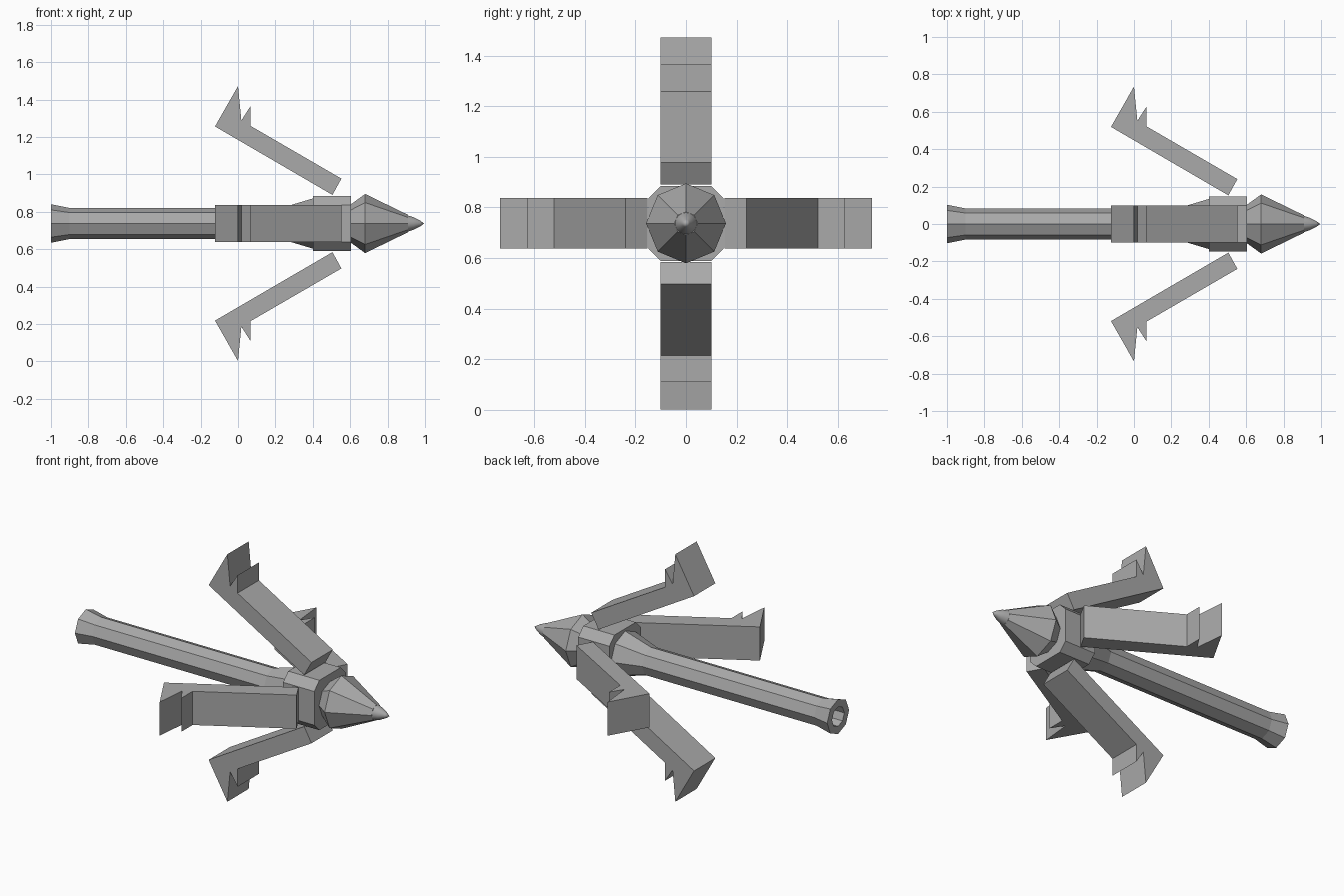
import bpy, bmesh, math
from mathutils import Matrix, Vector

AXIS_Z = 0.737

cube = bpy.data.objects.get("Cube")
if cube:
    bpy.data.objects.remove(cube, do_unlink=True)

steel = bpy.data.materials.new("grey steel")
steel.use_nodes = True
GREY = (0.4, 0.4, 0.4, 1)
steel.diffuse_color = GREY
steel.node_tree.nodes["Principled BSDF"].inputs["Base Color"].default_value = GREY


def finish(bm, name, smooth=False):
    """Turn a bmesh into an object lying on the hook's axis."""
    bmesh.ops.remove_doubles(bm, verts=bm.verts, dist=1e-5)
    bmesh.ops.recalc_face_normals(bm, faces=bm.faces)
    for face in bm.faces:
        face.smooth = smooth
    mesh = bpy.data.meshes.new(name)
    bm.to_mesh(mesh)
    bm.free()
    mesh.materials.append(steel)
    obj = bpy.data.objects.new(name, mesh)
    obj.location.z = AXIS_Z
    bpy.context.collection.objects.link(obj)
    return obj


def lathe(name, profile, sides=8, smooth=False):
    """Spin (x, radius) points around the x axis."""
    bm = bmesh.new()
    verts = [bm.verts.new((x, 0, r)) for x, r in profile]
    edges = [bm.edges.new(pair) for pair in zip(verts, verts[1:])]
    bmesh.ops.spin(bm, geom=verts + edges, cent=(0, 0, 0), axis=(1, 0, 0),
                   angle=math.tau, steps=sides, use_merge=True)
    return finish(bm, name, smooth)


def prism(name, outline, thickness, matrix):
    """Extrude a flat outline along z, centred, then place it."""
    bm = bmesh.new()
    face = bm.faces.new([bm.verts.new((x, y, -thickness / 2)) for x, y in outline])
    new = bmesh.ops.extrude_face_region(bm, geom=[face])["geom"]
    bmesh.ops.translate(bm, vec=(0, 0, thickness),
                        verts=[v for v in new if isinstance(v, bmesh.types.BMVert)])
    bmesh.ops.transform(bm, matrix=matrix, verts=bm.verts)
    return finish(bm, name)


# Shaft with flared, hollow tail and a widening throat
lathe("shaft", [(-0.9, 0), (-0.9, 0.058), (-1, 0.058), (-1, 0.103), (-0.9, 0.083),
                (0.23, 0.083), (0.41, 0.137), (0.41, 0)])

# Square collar with chamfered corners
a, b = 0.148, 0.1
ring = [(b, a), (-b, a), (-a, b), (-a, -b), (-b, -a), (b, -a), (a, -b), (a, b)]
prism("collar", ring, 0.205,
      Matrix.Translation((0.5025, 0, 0)) @ Matrix.Rotation(math.pi / 2, 4, 'Y'))

# Faceted head and its rounded point
lathe("head", [(0.6, 0), (0.6, 0.1), (0.68, 0.158), (0.91, 0.046), (0.91, 0)])
lathe("head_point", [(0.905, 0.044), (0.94, 0.033), (0.975, 0.015), (0.995, 0)],
      sides=24, smooth=True)

# Four barbed arms around the collar
arm = [(0, 0.735), (-0.123, 0.519), (0.505, 0.153), (0.553, 0.24),
       (0.067, 0.522), (0.067, 0.628), (0.018, 0.551)]
stand = Matrix.Rotation(math.pi / 2, 4, 'X')
for i, side in enumerate(("top", "front", "bottom", "back")):
    prism(side + "_arm", arm, 0.2, Matrix.Rotation(i * math.pi / 2, 4, 'X') @ stand)
